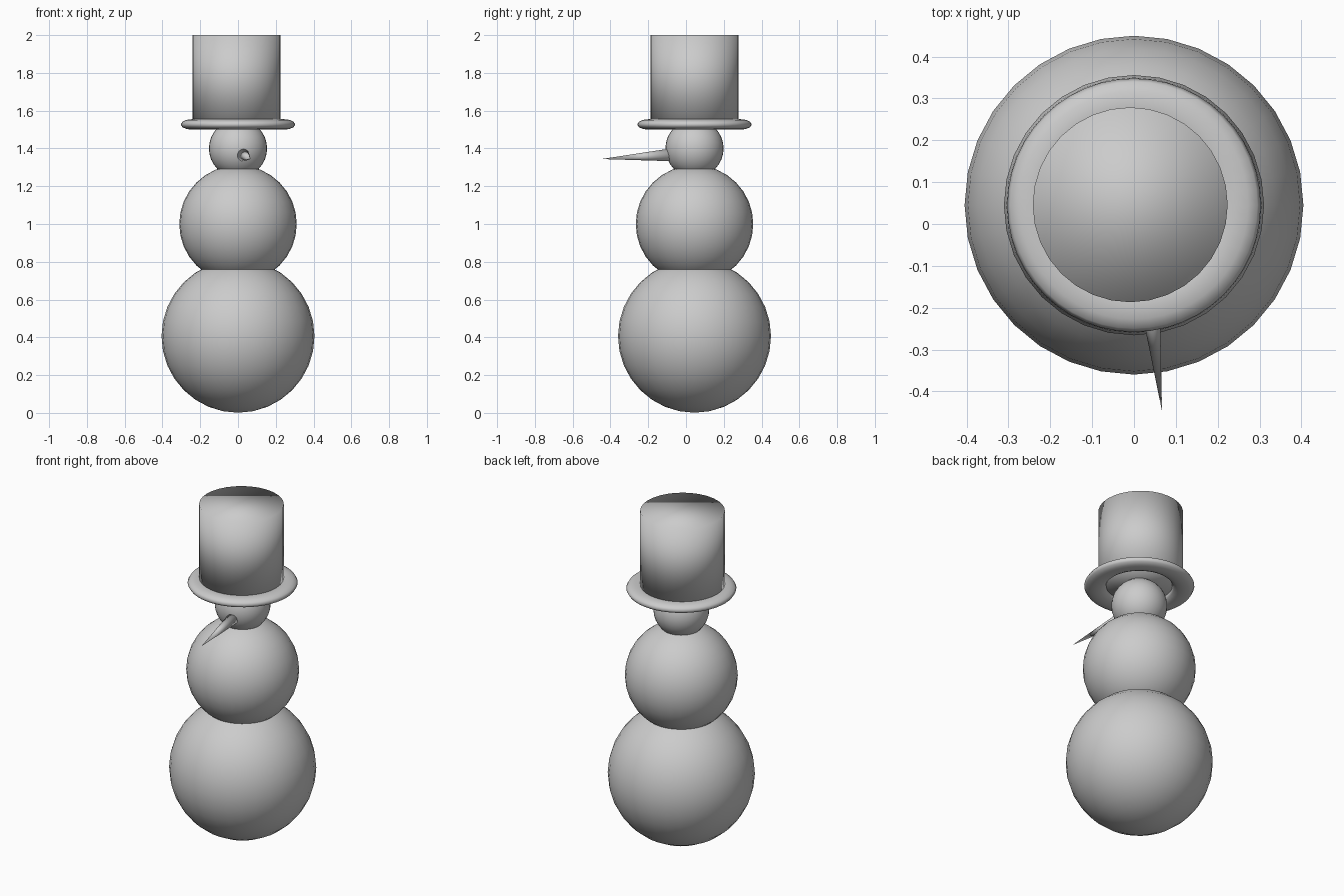
import bpy
from mathutils import Vector

if "Cube" in bpy.data.objects:
    bpy.data.objects.remove(bpy.data.objects["Cube"])

CY = 0.045  # body axis sits slightly behind the origin


def finish(name, scale=None):
    ob = bpy.context.object
    ob.name = name
    if scale:
        ob.scale = scale
        bpy.ops.object.transform_apply(location=False, rotation=False, scale=True)
    bpy.ops.object.shade_smooth()
    return ob


# Stacked snowballs
for name, z, r in (("lower_ball", 0.406, 0.405),
                   ("middle_ball", 1.0, 0.311),
                   ("head", 1.4, 0.154)):
    bpy.ops.mesh.primitive_uv_sphere_add(segments=32, ring_count=16, radius=r,
                                         location=(0, CY, z))
    finish(name)

# Carrot nose, pointing forward and slightly to one side
base, tip = Vector((0.023, -0.05, 1.368)), Vector((0.067, -0.448, 1.344))
axis = tip - base
bpy.ops.mesh.primitive_cone_add(vertices=32, radius1=0.0365, radius2=0,
                                depth=axis.length, location=(base + tip) / 2,
                                rotation=axis.to_track_quat('Z', 'Y').to_euler())
finish("nose")

# Hat brim: flattened ring
bpy.ops.mesh.primitive_torus_add(major_segments=48, minor_segments=12,
                                 major_radius=0.2424, minor_radius=0.0606,
                                 location=(0, CY, 1.527))
finish("hat_brim", (1, 1, 0.46))

# Hat crown: closed cylinder, a little off centre
bottom, top = 1.53, 2.0
bpy.ops.mesh.primitive_cylinder_add(vertices=32, radius=0.233, depth=top - bottom,
                                    location=(-0.009, CY + 0.001, (top + bottom) / 2))
finish("hat_crown")
